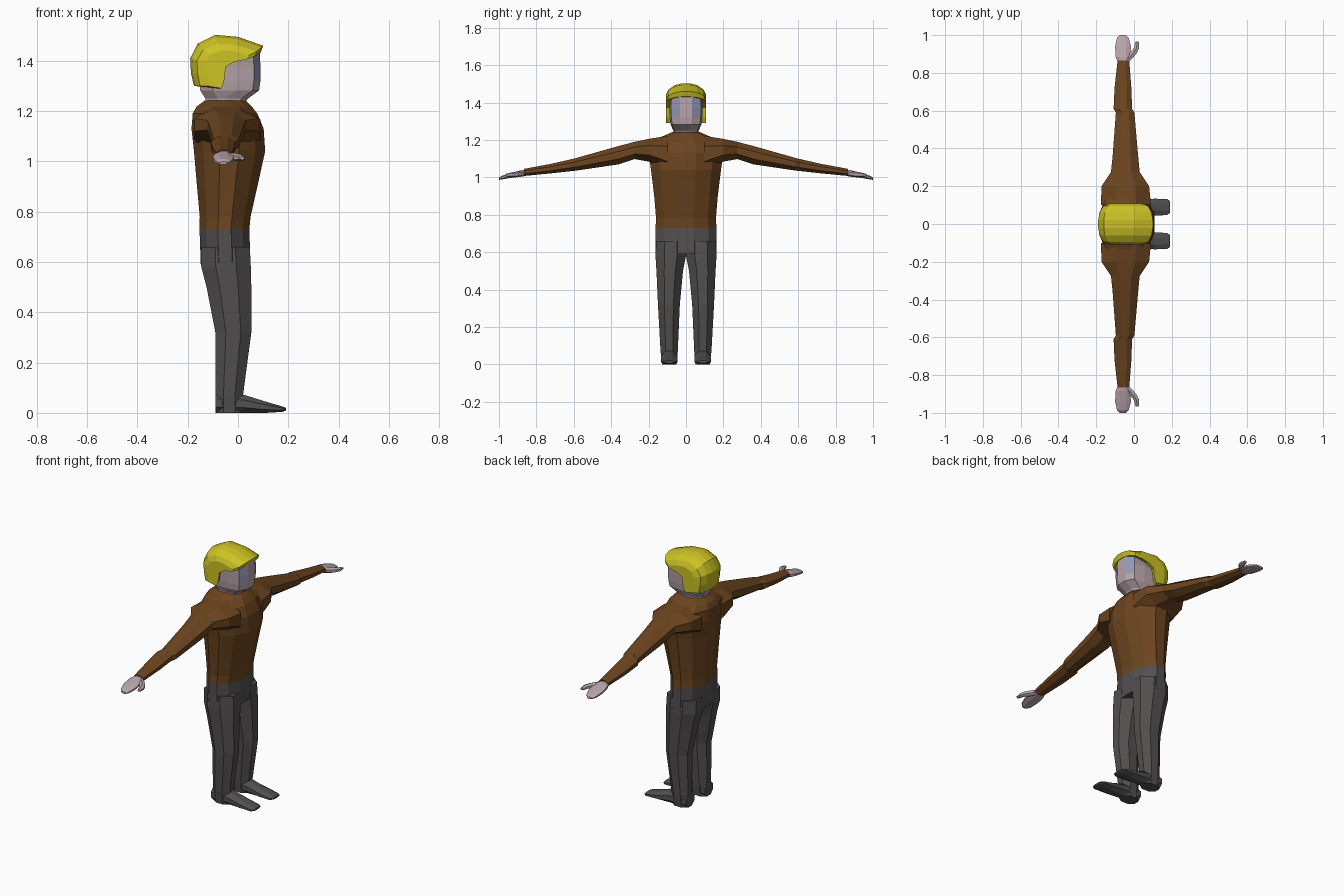
import bpy, bmesh, math


def mat(name, r, g, b):
    lin = [((c / 255 + 0.055) / 1.055) ** 2.4 for c in (r, g, b)]
    m = bpy.data.materials.new(name)
    m.diffuse_color = (*lin, 1)
    return m


YELLOW = mat("helmet yellow", 204, 194, 36)
BROWN = mat("jacket brown", 108, 69, 31)
GREY = mat("trouser grey", 82, 79, 79)
SKIN = mat("skin", 184, 164, 170)
BLUE = mat("eye blue", 150, 150, 186)
BEIGE = mat("temple beige", 166, 154, 150)


def ring(axis, pos, a0, a1, b0, b1, n=8):
    """Flat-sided oval filling the box a0..a1, b0..b1 across the given axis."""
    pts = []
    k = 1 / math.cos(math.pi / n)
    for i in range(n):
        t = 2 * math.pi * (i + 0.5) / n
        a = (a0 + a1) / 2 + (a1 - a0) / 2 * math.cos(t) * k
        b = (b0 + b1) / 2 + (b1 - b0) / 2 * math.sin(t) * k
        pts.append({'x': (pos, a, b), 'y': (a, pos, b), 'z': (a, b, pos)}[axis])
    return pts


def loft(name, rings, mats, rule=None, side=1):
    """Skin a list of equal rings, cap both ends, colour faces by rule."""
    bm = bmesh.new()
    rows = [[bm.verts.new((x, y * side, z)) for x, y, z in r] for r in rings]
    n = len(rows[0])
    for p, q in zip(rows, rows[1:]):
        for i in range(n):
            j = (i + 1) % n
            bm.faces.new((p[i], p[j], q[j], q[i]))
    bm.faces.new(rows[0])
    bm.faces.new(rows[-1])
    bmesh.ops.recalc_face_normals(bm, faces=bm.faces)
    if rule:
        for f in bm.faces:
            f.material_index = rule(f.calc_center_median(), f.normal)
    me = bpy.data.meshes.new(name)
    bm.to_mesh(me)
    bm.free()
    for m in mats:
        me.materials.append(m)
    ob = bpy.data.objects.new(name, me)
    bpy.context.collection.objects.link(ob)
    return ob


# Torso: jacket above the waist, trousers below (z, back, front, half width)
torso = [(0.59, -0.148, 0.05, 0.163), (0.73, -0.153, 0.045, 0.163),
         (0.78, -0.152, 0.05, 0.16), (0.90, -0.163, 0.077, 0.17),
         (1.04, -0.175, 0.108, 0.187), (1.13, -0.185, 0.102, 0.20),
         (1.19, -0.18, 0.077, 0.19), (1.218, -0.165, 0.055, 0.13),
         (1.243, -0.13, 0.03, 0.072)]
loft("torso", [ring('z', z, a, b, -w, w, 12) for z, a, b, w in torso],
     [BROWN, GREY], lambda c, n: 1 if c.z < 0.73 else 0)

# Section tables for the limbs
leg = [(0.0, -0.09, 0.02, 0.05, 0.127), (0.07, -0.09, 0.02, 0.044, 0.136),
       (0.32, -0.09, 0.053, 0.033, 0.15), (0.50, -0.125, 0.053, 0.016, 0.158),
       (0.58, -0.146, 0.051, 0.0, 0.163), (0.66, -0.148, 0.047, 0.0, 0.16)]
foot = [(-0.09, 0.05, 0.128, 0.0, 0.08), (0.02, 0.048, 0.13, 0.0, 0.073),
        (0.11, 0.045, 0.134, 0.0, 0.045), (0.175, 0.047, 0.132, 0.004, 0.026),
        (0.19, 0.058, 0.122, 0.009, 0.02)]
arm = [(0.10, -0.175, 0.09, 1.03, 1.222), (0.20, -0.172, 0.08, 1.085, 1.206),
       (0.275, -0.122, 0.03, 1.098, 1.19), (0.36, -0.113, 0.022, 1.07, 1.168),
       (0.59, -0.096, 0.002, 1.036, 1.103), (0.61, -0.108, -0.01, 1.034, 1.098),
       (0.72, -0.103, -0.014, 1.022, 1.073), (0.865, -0.087, -0.025, 1.008, 1.046)]
hand = [(0.85, -0.083, -0.03, 1.012, 1.042), (0.885, -0.097, -0.02, 1.004, 1.038),
        (0.94, -0.1, -0.016, 0.997, 1.023), (0.985, -0.09, -0.028, 0.989, 1.009),
        (1.0, -0.075, -0.043, 0.987, 0.998)]
thumb = [(0.865, -0.06, -0.02, 1.008, 1.034), (0.90, -0.03, 0.012, 1.003, 1.03),
         (0.93, -0.002, 0.027, 1.003, 1.026), (0.965, 0.008, 0.025, 1.006, 1.018)]

for label, s in (("left", 1), ("right", -1)):
    for part, axis, table, m, n in (("leg", 'z', leg, GREY, 8), ("shoe", 'x', foot, GREY, 8),
                                    ("sleeve", 'y', arm, BROWN, 8), ("hand", 'y', hand, SKIN, 8),
                                    ("thumb", 'y', thumb, SKIN, 6)):
        loft(f"{label}_{part}", [ring(axis, *row, n) for row in table], [m], side=s)

# Head: blocky skull with flat front, slanted eye faces and flat temples
skull = [(1.23, -0.125, 0.025, 0.066), (1.25, -0.13, 0.04, 0.068),
         (1.282, -0.15, 0.084, 0.082), (1.32, -0.155, 0.089, 0.087),
         (1.375, -0.155, 0.089, 0.09), (1.44, -0.15, 0.087, 0.085)]


def head_ring(z, b, f, w):
    half = [(f, 0.36 * w), (f - 0.026, 0.9 * w), (f - 0.09, w), (b + 0.05, w), (b, 0.5 * w)]
    return [(x, y, z) for x, y in half] + [(x, -y, z) for x, y in reversed(half)]


def face_rule(c, n):
    if c.z < 1.315 or n.z > 0.5:
        return 0
    if n.x > 0.3 and abs(n.y) > 0.2:
        return 1
    return 2 if abs(n.y) > 0.6 and c.z > 1.35 else 0


loft("head", [head_ring(*r) for r in skull], [SKIN, BLUE, BEIGE], face_rule)

# Helmet: side outline repeated across the width, shrinking towards the ears
outline = [(-0.175, 1.30), (-0.085, 1.29), (-0.066, 1.32), (-0.055, 1.375), (0.0, 1.41),
           (0.09, 1.432), (0.1, 1.46), (0.0, 1.495), (-0.09, 1.503), (-0.16, 1.468),
           (-0.19, 1.41), (-0.187, 1.35)]
slices = [(0.108, 0.58, 0.5), (0.095, 0.82, 0.72), (0.06, 0.95, 0.92), (0.02, 1, 1)]
slices += [(-y, a, b) for y, a, b in reversed(slices)]
loft("helmet", [[(-0.04 + (x + 0.04) * sx, y, z if z < 1.38 else 1.38 + (z - 1.38) * sz)
                 for x, z in outline] for y, sx, sz in slices], [YELLOW])
